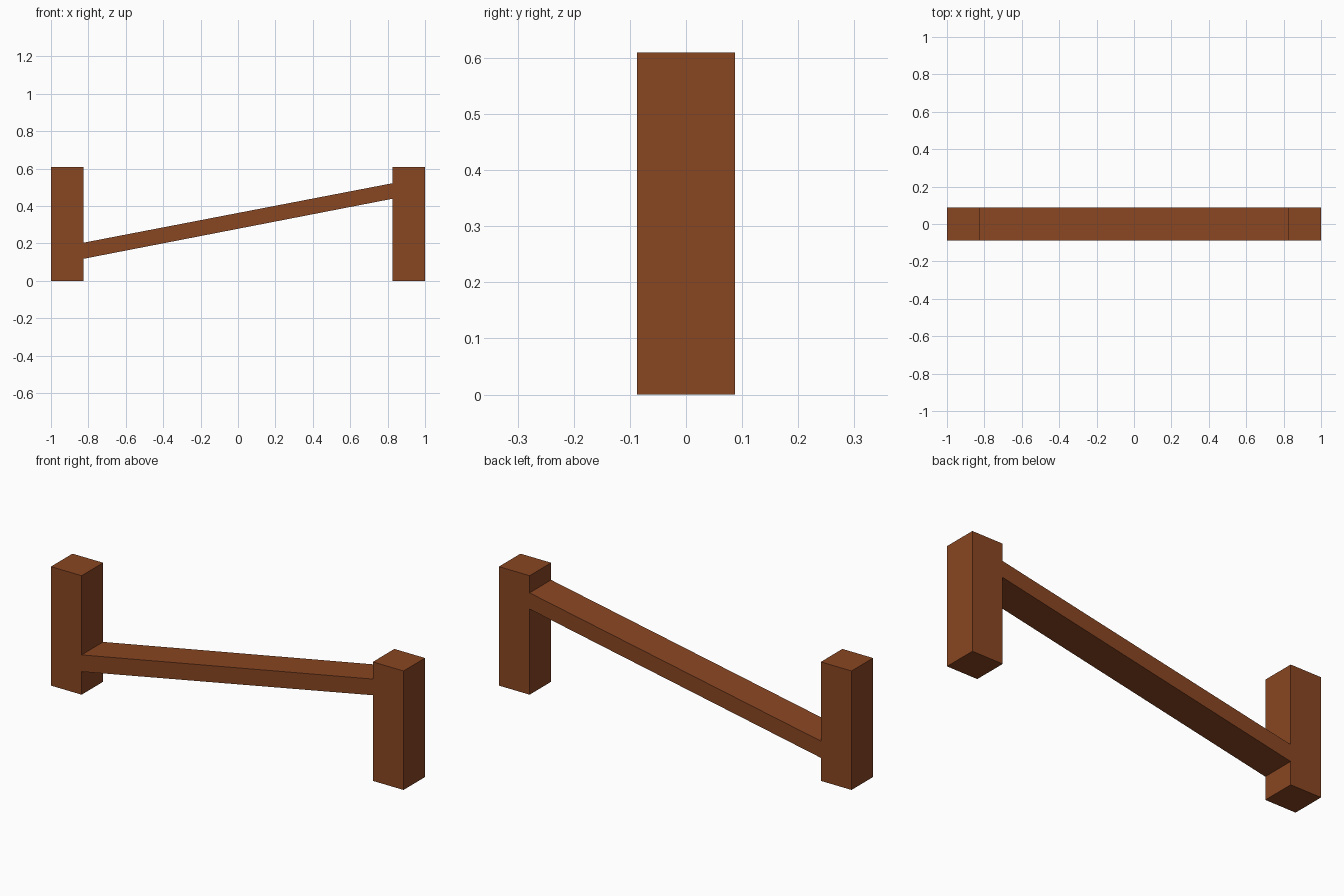
import bpy, bmesh

if "Cube" in bpy.data.objects:
    bpy.data.objects.remove(bpy.data.objects["Cube"])

HALF_DEPTH = 0.087   # half depth in y, shared by all parts
INNER = 0.826        # x of the posts' inner faces
HEIGHT = 0.61

wood = bpy.data.materials.new("brown wood")
wood.diffuse_color = (0.25, 0.061, 0.016, 1)
wood.use_nodes = True
wood.node_tree.nodes["Principled BSDF"].inputs["Base Color"].default_value = wood.diffuse_color


def extrude_profile(name, points):
    """Extrude an x-z outline through the full depth."""
    bm = bmesh.new()
    face = bm.faces.new([bm.verts.new((x, -HALF_DEPTH, z)) for x, z in points])
    ext = bmesh.ops.extrude_face_region(bm, geom=[face])
    verts = [g for g in ext["geom"] if isinstance(g, bmesh.types.BMVert)]
    bmesh.ops.translate(bm, verts=verts, vec=(0, 2 * HALF_DEPTH, 0))
    bmesh.ops.recalc_face_normals(bm, faces=bm.faces)
    mesh = bpy.data.meshes.new(name)
    bm.to_mesh(mesh)
    bm.free()
    mesh.materials.append(wood)
    obj = bpy.data.objects.new(name, mesh)
    bpy.context.collection.objects.link(obj)
    return obj


# Upright posts at both ends
for name, side in (("left_post", -1), ("right_post", 1)):
    a, b = side * INNER, side * 1.0
    extrude_profile(name, [(a, 0), (b, 0), (b, HEIGHT), (a, HEIGHT)])

# Sloping rail between the posts, flush with their front and back
extrude_profile("sloping_rail", [(-INNER, 0.118), (INNER, 0.439),
                                 (INNER, 0.522), (-INNER, 0.204)])
